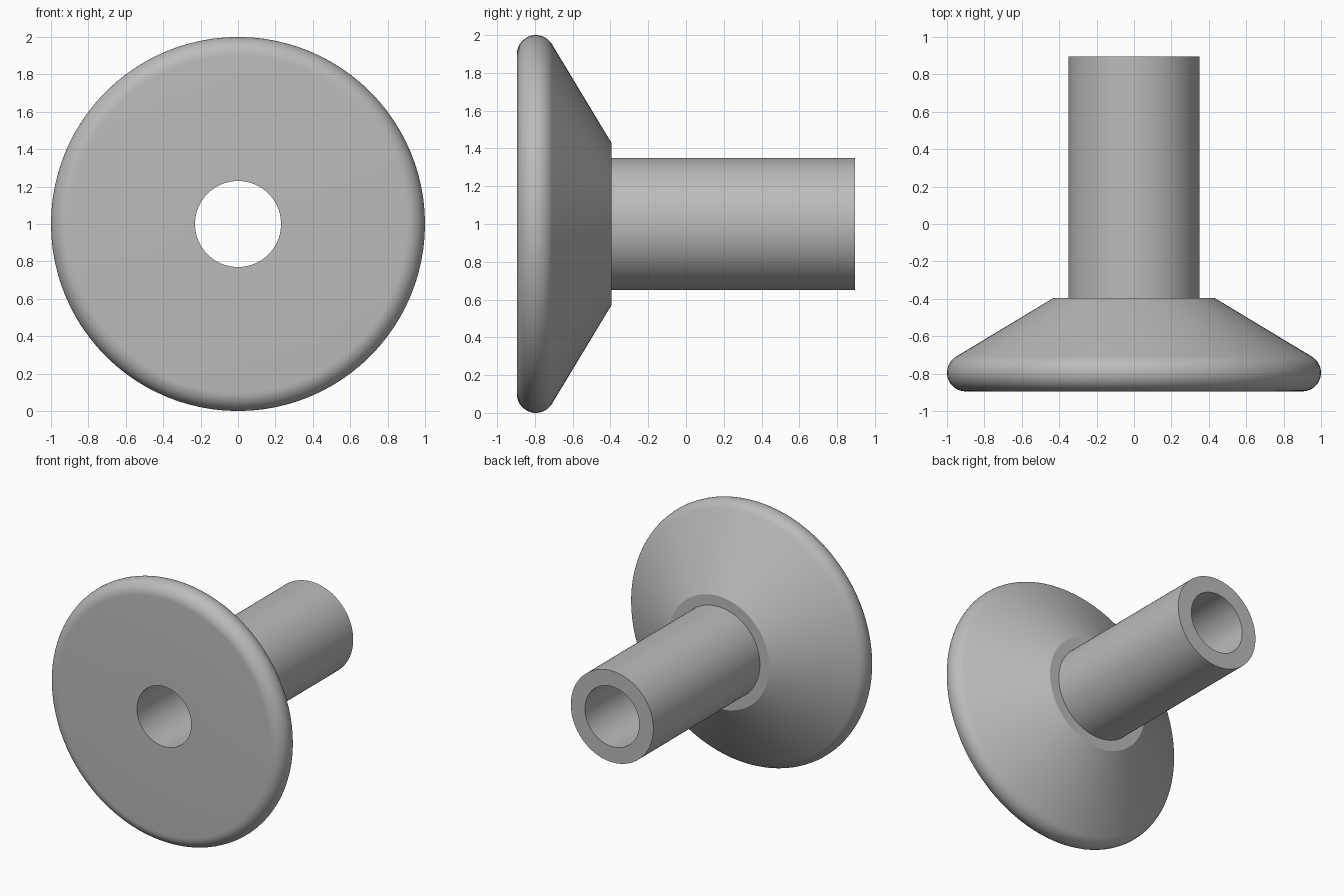
import bpy, bmesh, math

cube = bpy.data.objects.get("Cube")
if cube:
    bpy.data.objects.remove(cube, do_unlink=True)

SEGMENTS = 96
FRONT, BACK, SHOULDER = -0.895, 0.895, -0.395
BORE, TUBE, NECK, RIM = 0.23, 0.35, 0.43, 0.1

grey = bpy.data.materials.new("plain grey")
grey.use_nodes = True
colour = (0.5, 0.5, 0.5, 1)
grey.diffuse_color = colour
grey.node_tree.nodes["Principled BSDF"].inputs["Base Color"].default_value = colour


def lathe(name, profile):
    """Spin a closed (radius, y) profile about the y axis at z = 1."""
    bm = bmesh.new()
    rings = []
    for i in range(SEGMENTS):
        a = 2 * math.pi * i / SEGMENTS
        rings.append([bm.verts.new((r * math.cos(a), y, 1 + r * math.sin(a)))
                      for r, y in profile])
    n = len(profile)
    for i, ring in enumerate(rings):
        following = rings[(i + 1) % SEGMENTS]
        for j in range(n):
            k = (j + 1) % n
            bm.faces.new((ring[j], ring[k], following[k], following[j]))
    bmesh.ops.recalc_face_normals(bm, faces=bm.faces)
    mesh = bpy.data.meshes.new(name)
    bm.to_mesh(mesh)
    bm.free()
    mesh.materials.append(grey)
    obj = bpy.data.objects.new(name, mesh)
    bpy.context.collection.objects.link(obj)
    bpy.ops.object.select_all(action='DESELECT')
    obj.select_set(True)
    bpy.context.view_layer.objects.active = obj
    bpy.ops.object.shade_smooth_by_angle(angle=math.radians(30))
    return obj


# Rounded rim, sweeping from the flat front face to the conical back
STEPS = 16
rim = []
for i in range(STEPS + 1):
    a = math.radians(-90 + 149.5 * i / STEPS)
    rim.append((1 - RIM + RIM * math.cos(a), FRONT + RIM + RIM * math.sin(a)))

# Flange, shoulder, tube and through bore as one turned solid
lathe("flanged_bushing",
      [(BORE, FRONT)] + rim +
      [(NECK, SHOULDER), (TUBE, SHOULDER), (TUBE, BACK), (BORE, BACK)])
